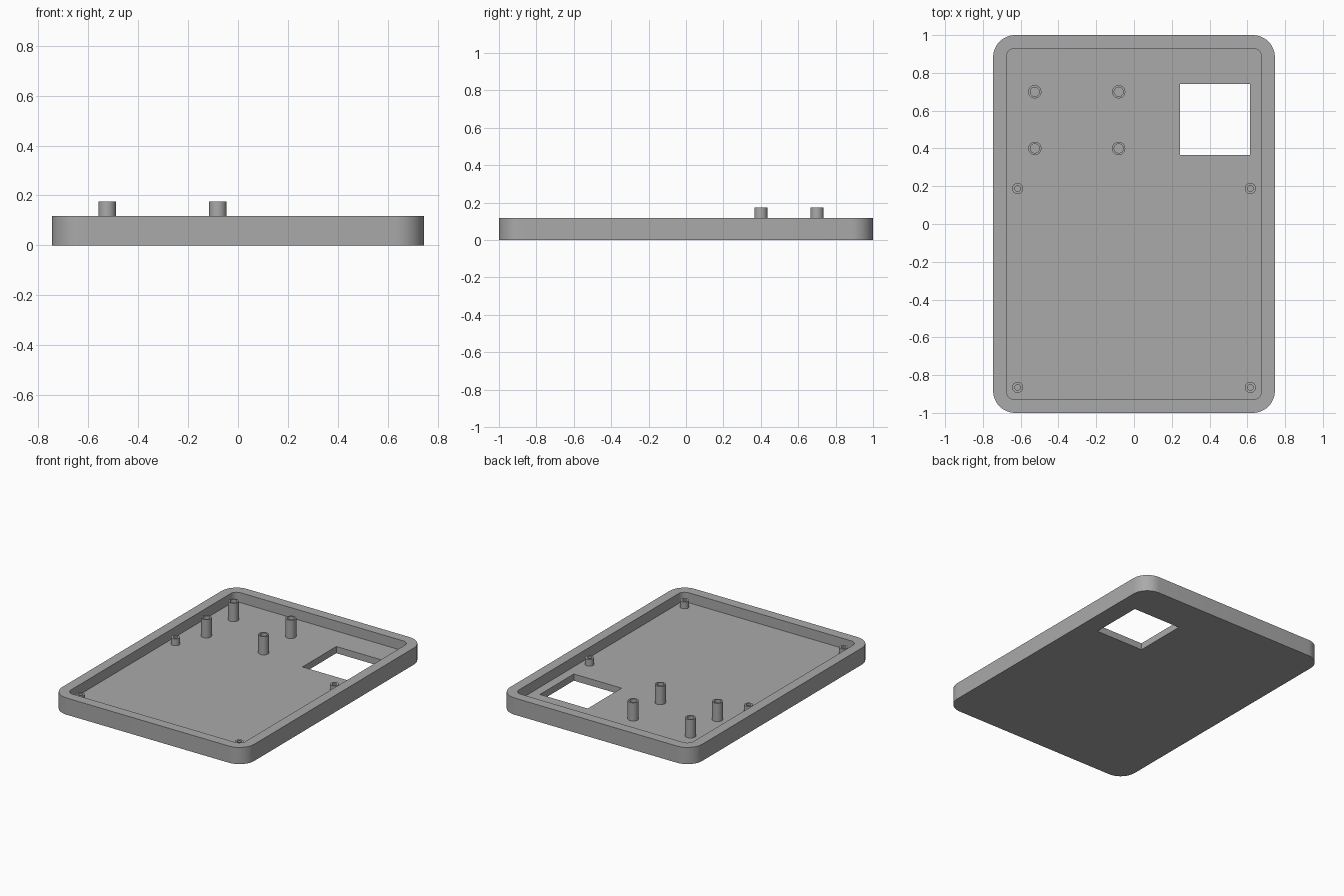
import bpy
import bmesh
from math import sin, cos, pi, radians

cube = bpy.data.objects.get("Cube")
if cube:
    bpy.data.objects.remove(cube, do_unlink=True)

# Main dimensions
HALF_X, HALF_Y, HEIGHT = 0.746, 1.0, 0.117
WALL, FLOOR = 0.07, 0.047

grey = bpy.data.materials.new("plain grey")
grey.use_nodes = True
colour = (0.4, 0.4, 0.4, 1)
grey.diffuse_color = colour
grey.node_tree.nodes["Principled BSDF"].inputs["Base Color"].default_value = colour


def rounded_outline(hx, hy, r, steps=12):
    """Counter-clockwise rectangle with rounded corners."""
    points = []
    for i, (sx, sy) in enumerate([(1, 1), (-1, 1), (-1, -1), (1, -1)]):
        for k in range(steps + 1):
            a = (i + k / steps) * pi / 2
            points.append((sx * (hx - r) + r * cos(a), sy * (hy - r) + r * sin(a)))
    return points


def circle(r, sides=32):
    return [(r * cos(2 * pi * k / sides), r * sin(2 * pi * k / sides)) for k in range(sides)]


def ring(bm, outline, z):
    """Closed loop of edges at one height."""
    verts = [bm.verts.new((x, y, z)) for x, y in outline]
    for a, b in zip(verts, verts[1:] + verts[:1]):
        bm.edges.new((a, b))
    return verts


def bridge(bm, low, high):
    n = len(low)
    for i in range(n):
        j = (i + 1) % n
        bm.faces.new((low[i], low[j], high[j], high[i]))


def ring_edges(bm, verts):
    return [bm.edges.get((a, b)) for a, b in zip(verts, verts[1:] + verts[:1])]


def finish(bm, name, location=(0, 0, 0)):
    bmesh.ops.recalc_face_normals(bm, faces=bm.faces)
    mesh = bpy.data.meshes.new(name)
    bm.to_mesh(mesh)
    bm.free()
    mesh.materials.append(grey)
    obj = bpy.data.objects.new(name, mesh)
    obj.location = location
    bpy.context.collection.objects.link(obj)
    bpy.ops.object.select_all(action="DESELECT")
    obj.select_set(True)
    bpy.context.view_layer.objects.active = obj
    bpy.ops.object.shade_smooth_by_angle(angle=radians(30))
    return obj


# Tray: outer wall, rim, inner wall, then floor with a window opening
bm = bmesh.new()
outer = rounded_outline(HALF_X, HALF_Y, 0.117)
inner = rounded_outline(HALF_X - WALL, HALF_Y - WALL, 0.047)
x0, x1, y0, y1 = 0.244, 0.614, 0.365, 0.74
window = [(x0, y0), (x1, y0), (x1, y1), (x0, y1)]

loops = [ring(bm, outline, z) for outline, z in
         [(outer, 0), (outer, HEIGHT), (inner, HEIGHT), (inner, FLOOR)]]
for low, high in zip(loops, loops[1:]):
    bridge(bm, low, high)
window_low, window_high = ring(bm, window, 0), ring(bm, window, FLOOR)
bridge(bm, window_low, window_high)
for edge_loop, opening in [(loops[0], window_low), (loops[3], window_high)]:
    bmesh.ops.triangle_fill(bm, use_beauty=True,
                            edges=ring_edges(bm, edge_loop) + ring_edges(bm, opening))
finish(bm, "tray")


# Hollow posts standing on the floor
def post(name, x, y, radius, bore, height):
    bm = bmesh.new()
    rings = [ring(bm, circle(r), z) for r, z in
             [(radius, 0), (radius, height), (bore, height), (bore, 0.001)]]
    for low, high in zip(rings, rings[1:]):
        bridge(bm, low, high)
    bm.faces.new(rings[0])
    bm.faces.new(rings[-1])
    finish(bm, name, (x, y, FLOOR))


for side, x in [("right", -0.525), ("left", -0.081)]:
    for end, y in [("front", 0.4), ("back", 0.7)]:
        post(f"tall_post_{end}_{side}", x, y, 0.035, 0.024, 0.128)

for side, x in [("right", -0.616), ("left", 0.616)]:
    for end, y in [("front", -0.865), ("back", 0.188)]:
        post(f"short_post_{end}_{side}", x, y, 0.029, 0.015, 0.047)
